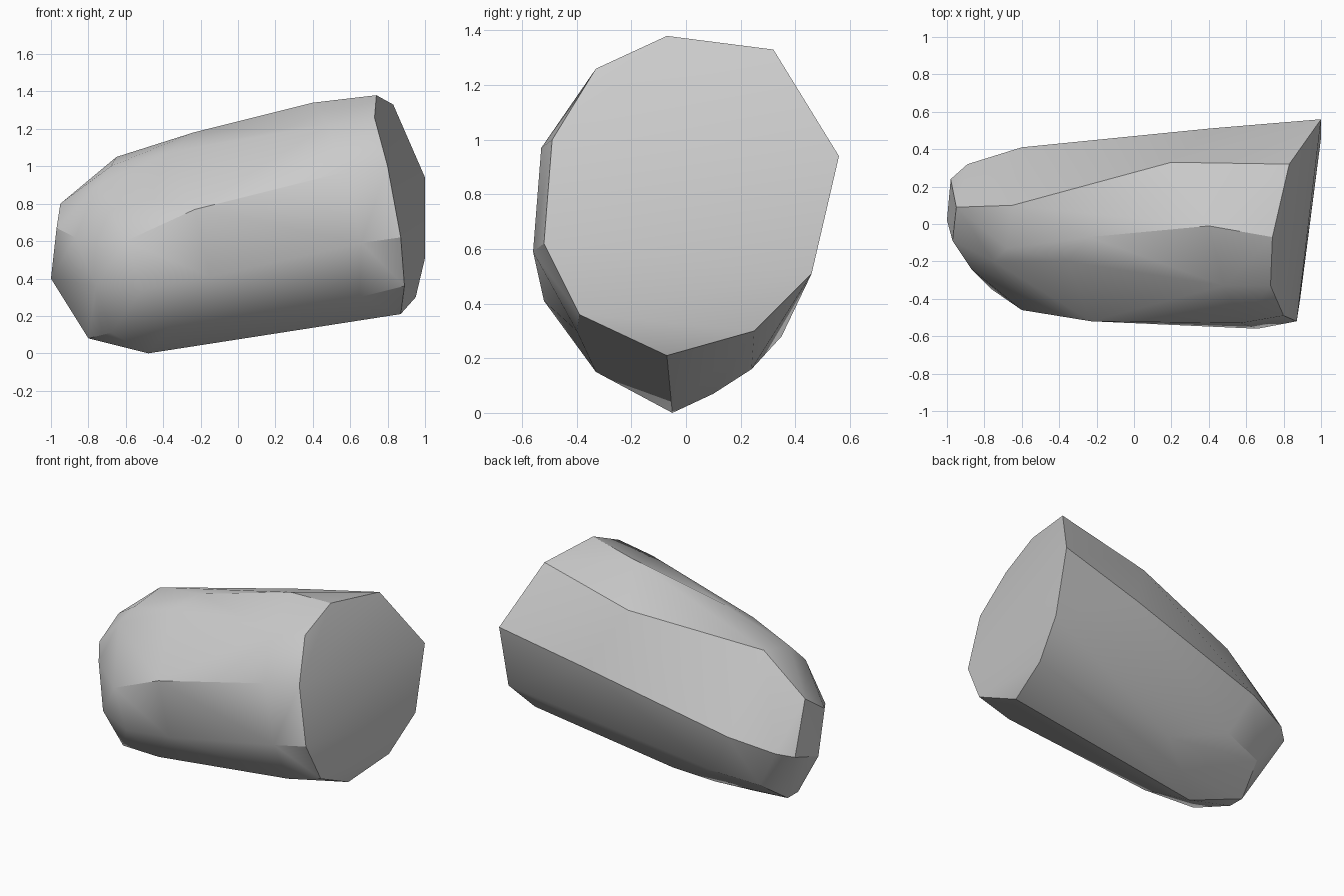
import bpy
import bmesh
import math

default_cube = bpy.data.objects.get("Cube")
if default_cube:
    bpy.data.objects.remove(default_cube, do_unlink=True)


def make_material(name, colour):
    """Plain matte material, visible in viewport and render."""
    material = bpy.data.materials.new(name)
    material.use_nodes = True
    shader = material.node_tree.nodes["Principled BSDF"]
    shader.inputs["Base Color"].default_value = colour
    shader.inputs["Roughness"].default_value = .9
    material.diffuse_color = colour
    return material


# Outline of the flat broken end
broken_end = [
    (.74, -.07, 1.38), (.83, .32, 1.33), (1, .56, .94), (1, .46, .51),
    (.95, .25, .3), (.87, -.07, .21), (.89, -.39, .36), (.87, -.52, .62),
    (.8, -.49, 1), (.73, -.33, 1.26),
]

# Corners around the long body, from the ridge over the front and underneath
body_corners = [
    (.4, -.01, 1.34), (-.24, -.07, 1.18), (.48, -.33, 1.22),
    (-.36, -.2, 1.08), (.57, -.53, .97), (.66, -.56, .59),
    (-.23, -.52, .77), (-.15, -.52, .41), (-.51, -.46, .34),
    (.65, -.4, .3), (-.36, -.33, .15), (-.48, -.05, 0),
    (-.29, .1, .07), (-.07, .24, .16), (-.45, .35, .28),
    (.4, .51, .81), (.2, .33, 1.18),
]

# Corners of the rounded nose
nose_corners = [
    (-.65, .1, 1.05), (-.68, -.13, 1), (-.75, -.2, .9),
    (-.6, -.46, .6), (-.76, -.35, .36), (-.68, -.25, .11),
    (-.8, -.05, .08), (-.8, .06, .08), (-.74, .27, .23),
    (-.6, .41, .57), (-.89, .32, .5), (-.98, .24, .47),
    (-.95, .09, .8), (-.97, -.09, .67), (-1, .02, .4),
    (-.87, -.24, .62),
]


def build_hull(name, groups, material):
    """Wrap the corner groups in one faceted convex skin."""
    bm = bmesh.new()
    for group in groups:
        for corner in group:
            bm.verts.new(corner)
    hull = bmesh.ops.convex_hull(bm, input=bm.verts[:])
    leftovers = set(hull["geom_interior"]) | set(hull["geom_unused"])
    loose = [v for v in leftovers if isinstance(v, bmesh.types.BMVert)]
    bmesh.ops.delete(bm, geom=loose, context="VERTS")
    bmesh.ops.recalc_face_normals(bm, faces=bm.faces[:])
    mesh = bpy.data.meshes.new(name)
    bm.to_mesh(mesh)
    bm.free()
    mesh.materials.append(material)
    rock = bpy.data.objects.new(name, mesh)
    bpy.context.collection.objects.link(rock)
    return rock


stone_grey = make_material("stone grey", (.6, .6, .6, 1))
boulder = build_hull("boulder", (broken_end, body_corners, nose_corners), stone_grey)

# Soft facets with crisp edges where planes turn sharply
bpy.ops.object.select_all(action="DESELECT")
boulder.select_set(True)
bpy.context.view_layer.objects.active = boulder
bpy.ops.object.shade_smooth_by_angle(angle=math.radians(30))
